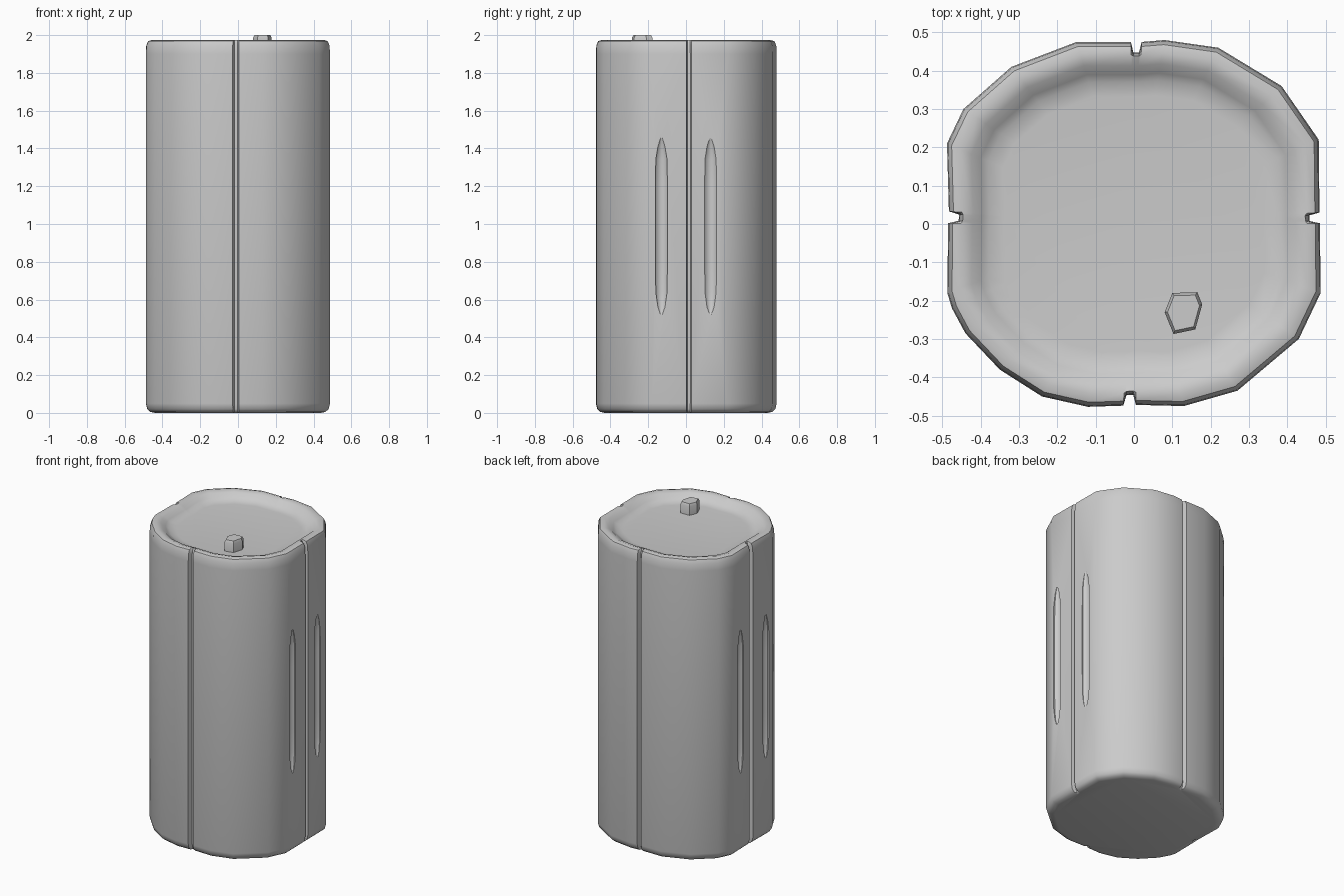
import bpy, bmesh, math

if "Cube" in bpy.data.objects:
    bpy.data.objects.remove(bpy.data.objects["Cube"])


def mesh_object(name, bm):
    bmesh.ops.recalc_face_normals(bm, faces=bm.faces)
    me = bpy.data.meshes.new(name)
    bm.to_mesh(me)
    bm.free()
    ob = bpy.data.objects.new(name, me)
    bpy.context.collection.objects.link(ob)
    return ob


def loft(bm, rings):
    """Bridge a stack of point rings and cap both ends."""
    loops = [[bm.verts.new(p) for p in r] for r in rings]
    n = len(loops[0])
    for a, b in zip(loops, loops[1:]):
        for i in range(n):
            j = (i + 1) % n
            bm.faces.new((a[i], a[j], b[j], b[i]))
    bm.faces.new(loops[0][::-1])
    bm.faces.new(loops[-1])


def smooth(ob, angle):
    bpy.ops.object.select_all(action='DESELECT')
    ob.select_set(True)
    bpy.context.view_layer.objects.active = ob
    bpy.ops.object.shade_smooth_by_angle(angle=math.radians(angle))


# Outline of the body: irregular arcs between four seams (left open at each seam)
arcs = [
    [(.484, .03), (.482, .22), (.385, .36), (.22, .46), (.08, .48), (.02, .475)],
    [(-.008, .475), (-.15, .475), (-.32, .41), (-.445, .30), (-.488, .21), (-.483, .033)],
    [(-.485, .002), (-.487, -.18), (-.475, -.22), (-.44, -.285), (-.35, -.38),
     (-.24, -.45), (-.12, -.477), (-.028, -.474)],
    [(.005, -.472), (.13, -.475), (.27, -.435), (.43, -.30), (.487, -.18), (.485, .002)],
]


def outline(scale, z, depth):
    pts = []
    for k, arc in enumerate(arcs):
        pts += [(x * scale, y * scale, z) for x, y in arc]
        (ax, ay), (bx, by) = arc[-1], arcs[(k + 1) % 4][0]
        for t in (.22, .78):          # seam floor, pushed inward
            x, y = ax + (bx - ax) * t, ay + (by - ay) * t
            f = scale * (1 - depth / math.hypot(x, y))
            pts.append((x * f, y * f, z))
    return pts


# Body: rounded foot, straight wall, rounded rim and shallow dish
bm = bmesh.new()
loft(bm, [outline(s, z, d) for s, z, d in (
    (.90, 0, .0), (.95, .005, .015), (.985, .02, .025), (1, .05, .027),
    (1, 1.90, .027), (.995, 1.945, .027), (.975, 1.968, .024), (.93, 1.975, .004),
    (.87, 1.965, 0), (.82, 1.945, 0), (.78, 1.932, 0), (.70, 1.928, 0))])
body = mesh_object("body", bm)

# Long finger grooves on both sides
bm = bmesh.new()
for sx in (-1, 1):
    for y0 in (-.13, .13):
        rings = []
        for z, f in ((.52, .15), (.56, .6), (.64, .95), (.80, 1), (1.20, 1),
                     (1.34, .95), (1.41, .6), (1.455, .15)):
            rings.append([(sx * .486 + .026 * f * math.cos(a),
                           y0 + .033 * f * math.sin(a), z)
                          for a in (i * math.tau / 10 for i in range(10))])
        loft(bm, rings)
cutter = mesh_object("groove_cutter", bm)
cutter.hide_render = True
cutter.hide_set(True)
cut = body.modifiers.new("grooves", 'BOOLEAN')
cut.operation = 'DIFFERENCE'
cut.solver = 'EXACT'
cut.object = cutter
bpy.context.view_layer.objects.active = body
bpy.ops.object.modifier_apply(modifier=cut.name)
bpy.data.objects.remove(cutter)
smooth(body, 40)

# Six-sided knob on the lid
hexagon = [(.165, -.178), (.10, -.18), (.080, -.23), (.103, -.287), (.160, -.275), (.178, -.21)]
bm = bmesh.new()
loft(bm, [[(.13 + (x - .13) * s, -.228 + (y + .228) * s, z) for x, y in hexagon]
          for s, z in ((1, 1.915), (1, 1.985), (.85, 2.0))])
knob = mesh_object("knob", bm)
smooth(knob, 30)
